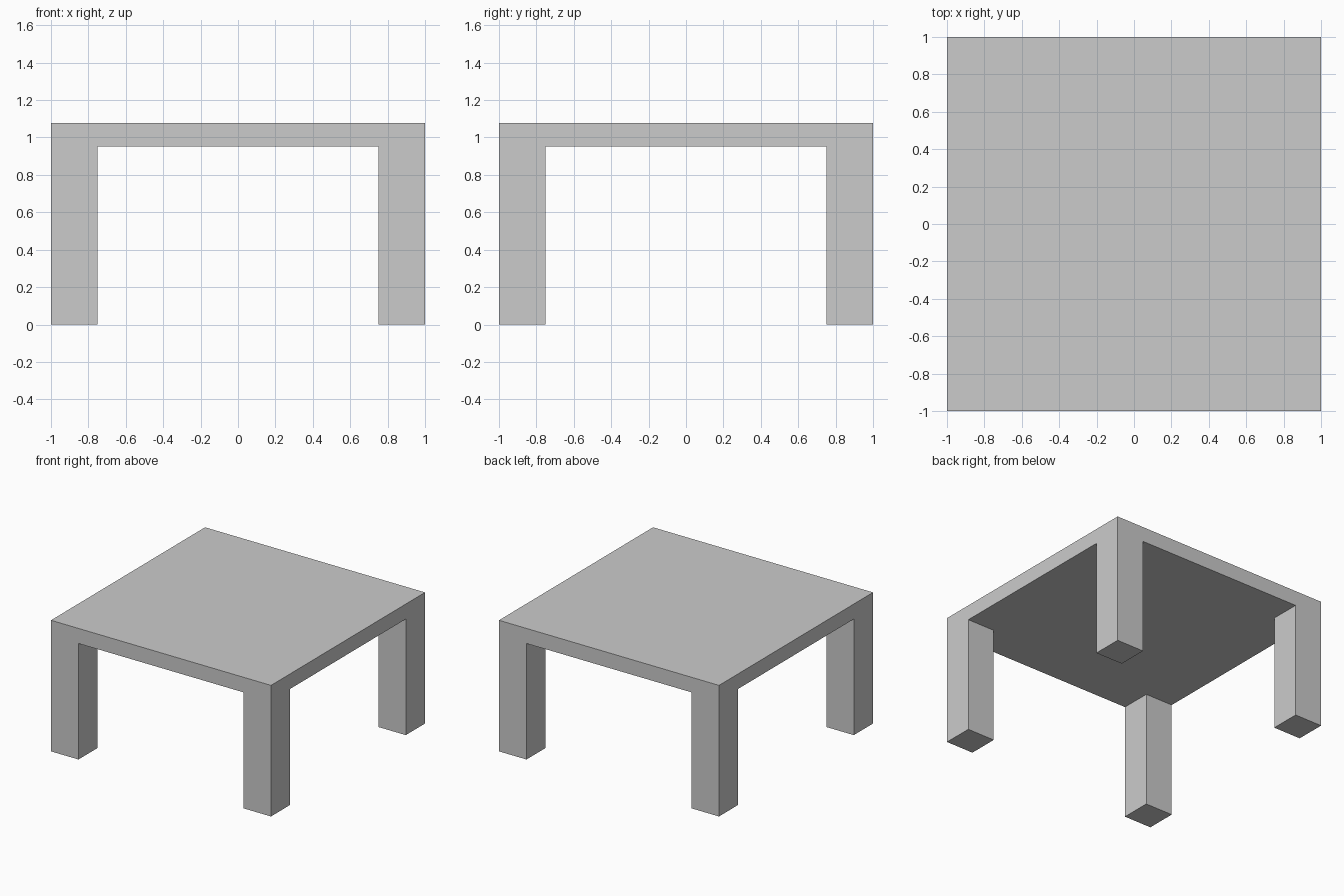
import bpy
import bmesh
from mathutils import Matrix, Vector

if "Cube" in bpy.data.objects:
    bpy.data.objects.remove(bpy.data.objects["Cube"])

HALF = 1.0        # half width of the square top
INNER = 0.75      # inner face of the legs
TOP = 1.077       # upper surface
UNDER = 0.953     # underside of the top

bm = bmesh.new()

# Table top slab
thickness = TOP - UNDER
bmesh.ops.create_cube(
    bm, size=1.0,
    matrix=Matrix.Translation((0, 0, UNDER + thickness / 2))
    @ Matrix.Diagonal((2 * HALF, 2 * HALF, thickness, 1)))

# Loop cuts that mark out the leg corners
for axis in (Vector((1, 0, 0)), Vector((0, 1, 0))):
    for side in (-INNER, INNER):
        bmesh.ops.bisect_plane(
            bm, geom=bm.verts[:] + bm.edges[:] + bm.faces[:],
            plane_co=axis * side, plane_no=axis)

# Four legs, extruded from the underside corners down to the floor
bm.normal_update()
corners = []
for f in bm.faces:
    c = f.calc_center_median()
    if f.normal.z < -0.9 and abs(c.x) > INNER and abs(c.y) > INNER:
        corners.append(f)
legs = bmesh.ops.extrude_discrete_faces(bm, faces=corners)["faces"]
for f in legs:
    for v in f.verts:
        v.co.z = 0.0

bmesh.ops.recalc_face_normals(bm, faces=bm.faces[:])
mesh = bpy.data.meshes.new("table")
bm.to_mesh(mesh)
bm.free()
bpy.context.collection.objects.link(bpy.data.objects.new("table", mesh))
